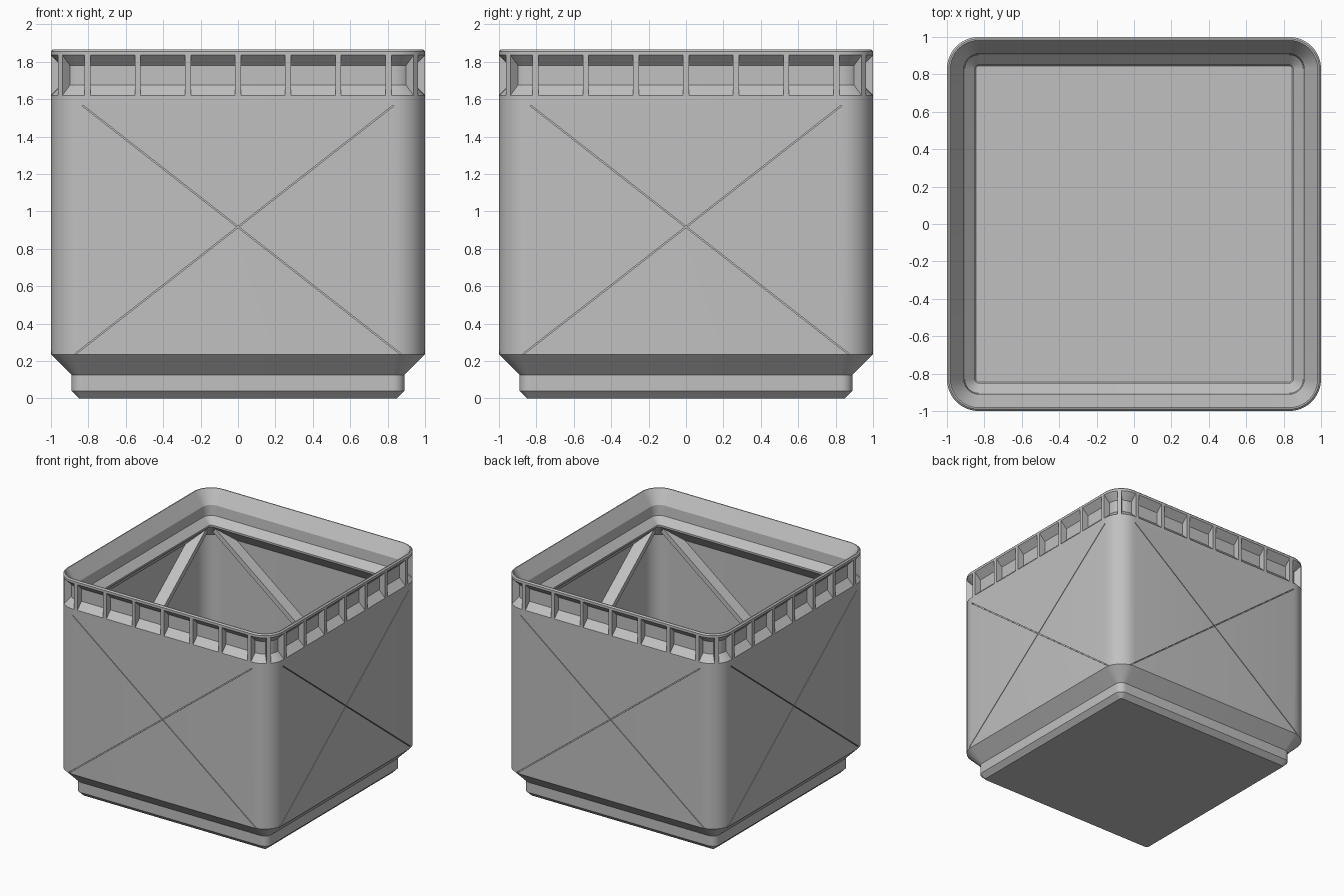
import bpy, bmesh, math
from mathutils import Matrix, Vector

if "Cube" in bpy.data.objects:
    bpy.data.objects.remove(bpy.data.objects["Cube"])

grey = bpy.data.materials.new("warm_grey_plastic")
grey.diffuse_color = (0.53, 0.53, 0.53, 1)
grey.use_nodes = True
grey.node_tree.nodes["Principled BSDF"].inputs["Base Color"].default_value = grey.diffuse_color

CORE = 0.83          # half width of the square joining the corner arc centres
SEGS = 10            # segments per rounded corner


def finish(bm, name, mat=grey):
    bmesh.ops.recalc_face_normals(bm, faces=bm.faces)
    mesh = bpy.data.meshes.new(name)
    bm.to_mesh(mesh)
    bm.free()
    mesh.materials.append(mat)
    ob = bpy.data.objects.new(name, mesh)
    bpy.context.collection.objects.link(ob)
    return ob


def ring(bm, half, z):
    """Rounded square whose corner radius grows with its half width."""
    r = half - CORE
    verts = []
    for k in range(4):
        a0 = k * math.pi / 2
        cx = CORE * (1 if k in (0, 3) else -1)
        cy = CORE * (1 if k in (0, 1) else -1)
        for i in range(SEGS + 1):
            a = a0 + i / SEGS * math.pi / 2
            verts.append(bm.verts.new((cx + r * math.cos(a), cy + r * math.sin(a), z)))
    return verts


def loft(name, profile):
    bm = bmesh.new()
    rings = [ring(bm, h, z) for h, z in profile]
    for a, b in zip(rings, rings[1:]):
        n = len(a)
        for i in range(n):
            j = (i + 1) % n
            bm.faces.new((a[i], a[j], b[j], b[i]))
    bm.faces.new(rings[0])
    bm.faces.new(rings[-1])
    return finish(bm, name)


def side_bar(name, turn, sign, near, far, width):
    """Diagonal bar on one side, between two distances from the centre."""
    a, b = Vector((-0.87, 0, 0.237)), Vector((0.83, 0, 1.565))
    d = b - a
    mid = (a + b) / 2
    m = (Matrix.Rotation(turn * math.pi / 2, 4, 'Z')
         @ Matrix.Translation((sign * mid.x, -(near + far) / 2, mid.z))
         @ Matrix.Rotation(-sign * math.atan2(d.z, d.x), 4, 'Y')
         @ Matrix.Diagonal((d.length, far - near, width, 1)))
    bm = bmesh.new()
    bmesh.ops.create_cube(bm, size=1, matrix=m)
    return finish(bm, name)


def rim_rib(bm, angle, x, offset, width):
    """Upright rib filling the pocket band under the rim."""
    m = Matrix.Rotation(angle, 4, 'Z')
    shape = [(1.0, 1.62), (0.938, 1.68), (0.938, 1.775), (1.0, 1.835)]
    ends = [[bm.verts.new(m @ Vector((x + s * width / 2, -(h + offset), z)))
             for h, z in shape] for s in (-1, 1)]
    bm.faces.new(ends[0])
    bm.faces.new(ends[1])
    for i in range(4):
        j = (i + 1) % 4
        bm.faces.new((ends[0][i], ends[0][j], ends[1][j], ends[1][i]))


# Box shell: stepped base, wall, recessed band, rim, flared mouth, ledge, inside
shell = loft("box_shell", [
    (0.85, 0), (0.89, 0.04), (0.89, 0.125), (1.0, 0.235), (1.0, 1.62),
    (0.945, 1.675), (0.945, 1.78), (1.0, 1.835), (1.0, 1.855), (0.99, 1.865),
    (0.982, 1.865), (0.91, 1.755), (0.905, 1.67), (0.865, 1.63), (0.85, 1.615),
    (0.85, 1.60), (0.97, 1.48), (0.97, 0.26), (0.86, 0.15), (0.86, 0.06),
    (0.845, 0.04)])

# Thin crossed grooves on the outside, crossed braces on the inside
for turn in range(4):
    for sign in (-1, 1):
        cutter = side_bar("groove_cutter", turn, sign, 0.98, 1.02, 0.006)
        cutter.hide_render = True
        mod = shell.modifiers.new("groove", 'BOOLEAN')
        mod.operation = 'DIFFERENCE'
        mod.solver = 'EXACT'
        mod.object = cutter
        bpy.context.view_layer.objects.active = shell
        bpy.ops.object.modifier_apply(modifier=mod.name)
        bpy.data.objects.remove(cutter)
        side_bar("inner_brace", turn, sign, 0.87, 0.975, 0.04)

# Ribs around the recessed band, plus one across each corner
bm = bmesh.new()
for turn in range(4):
    for i in range(-3, 4):
        rim_rib(bm, turn * math.pi / 2, i * 0.268, 0, 0.032)
    rim_rib(bm, (turn + 0.5) * math.pi / 2, 0, CORE * (math.sqrt(2) - 1), 0.032)
finish(bm, "rim_ribs")

# Smooth rounded corners, crisp edges elsewhere
bpy.ops.object.select_all(action='DESELECT')
shell.select_set(True)
bpy.context.view_layer.objects.active = shell
bpy.ops.object.shade_smooth_by_angle(angle=math.radians(25))
